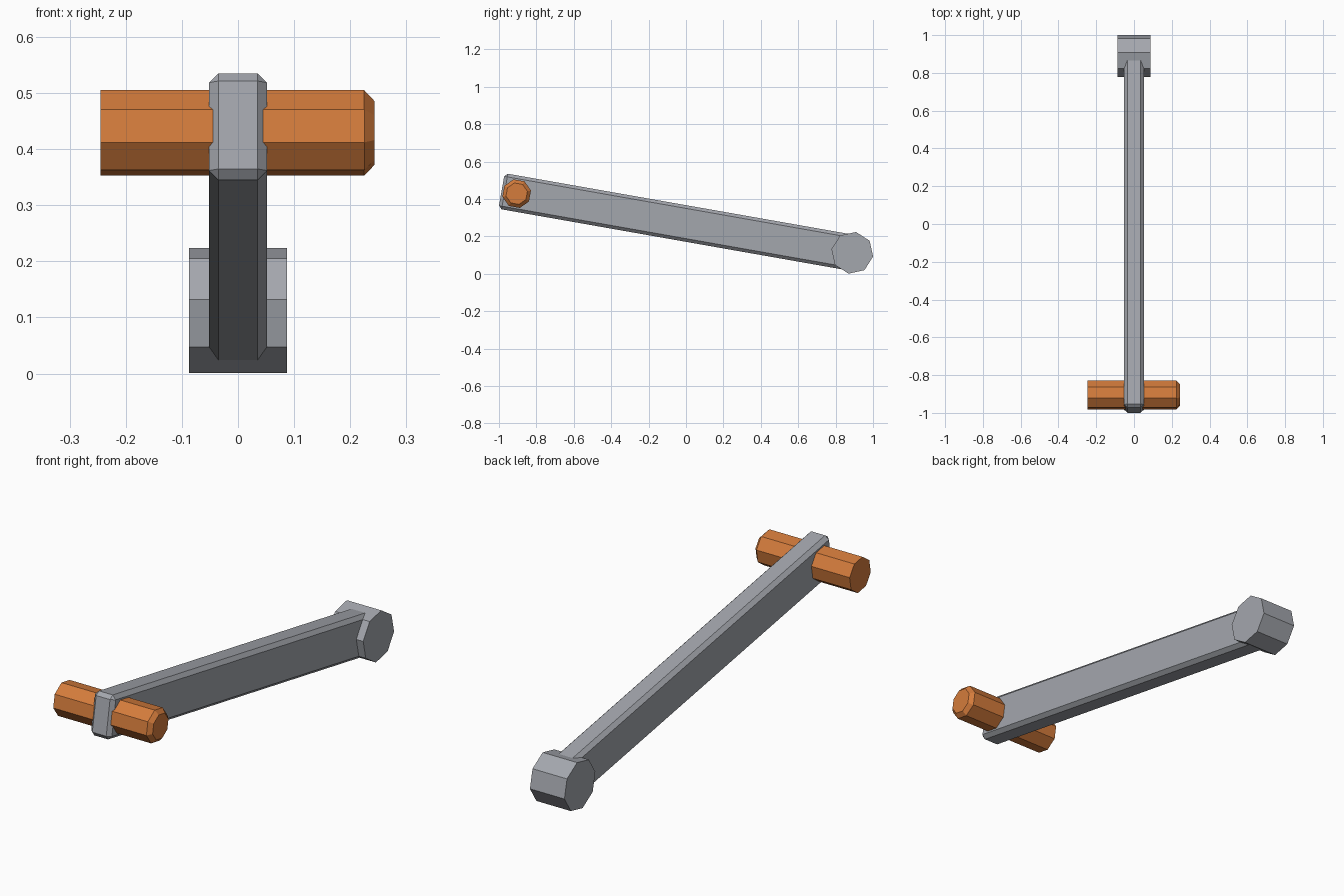
import bpy
import bmesh
from math import radians, sin, cos
from mathutils import Matrix, Vector

cube = bpy.data.objects.get("Cube")
if cube:
    bpy.data.objects.remove(cube, do_unlink=True)

TILT = radians(-10)
BAR_HALF_WIDTH, BAR_HALF_HEIGHT, BAR_CHAMFER = 0.052, 0.0965, 0.017
FRONT = Vector((0, -0.986, 0.443))      # middle of the bar's front end
HANDLE_AT, HUB_AT = 0.082, 1.904        # distances along the bar


def make_material(name, color):
    mat = bpy.data.materials.new(name)
    mat.use_nodes = True
    mat.diffuse_color = color
    mat.node_tree.nodes["Principled BSDF"].inputs["Base Color"].default_value = color
    return mat


steel = make_material("steel grey", (0.37, 0.385, 0.42, 1))
orange = make_material("grip orange", (0.66, 0.2, 0.045, 1))


def add_part(name, bm, mat, along):
    """Place a part on the tilted axis of the bar."""
    bmesh.ops.recalc_face_normals(bm, faces=bm.faces)
    mesh = bpy.data.meshes.new(name)
    bm.to_mesh(mesh)
    bm.free()
    mesh.materials.append(mat)
    obj = bpy.data.objects.new(name, mesh)
    obj.location = FRONT + Vector((0, cos(TILT), sin(TILT))) * along
    obj.rotation_euler.x = TILT
    bpy.context.collection.objects.link(obj)
    return obj


def octagon_prism(radius, x_min, x_max, turn):
    """Eight-sided prism along x, with its first corner turned from +y."""
    bm = bmesh.new()
    move = (Matrix.Translation(((x_min + x_max) / 2, 0, 0))
            @ Matrix.Rotation(turn, 4, 'X') @ Matrix.Rotation(radians(90), 4, 'Y'))
    bmesh.ops.create_cone(bm, cap_ends=True, segments=8, radius1=radius,
                          radius2=radius, depth=x_max - x_min, matrix=move)
    return bm


# Flat arm with chamfered edges, its rear end buried in the hub
bm = bmesh.new()
size = Matrix.Diagonal((2 * BAR_HALF_WIDTH, HUB_AT, 2 * BAR_HALF_HEIGHT, 1))
bmesh.ops.create_cube(bm, size=1, matrix=size)
bmesh.ops.bevel(bm, geom=bm.edges[:], offset=BAR_CHAMFER, segments=1,
                affect='EDGES', profile=0.5)
add_part("crank_arm", bm, steel, HUB_AT / 2)

# Hub at the low rear end, with a corner pointing along the arm
add_part("pivot_hub", octagon_prism(0.113, -0.087, 0.087, 0), steel, HUB_AT)

# Handle across the front end, chamfered on its left tip only
bm = octagon_prism(0.078, -0.245, 0.243, radians(22.5))
tip = [e for e in bm.edges if all(v.co.x > 0.2 for v in e.verts)]
bmesh.ops.bevel(bm, geom=tip, offset=0.018, segments=1, affect='EDGES', profile=0.5)
add_part("handle", bm, orange, HANDLE_AT)
